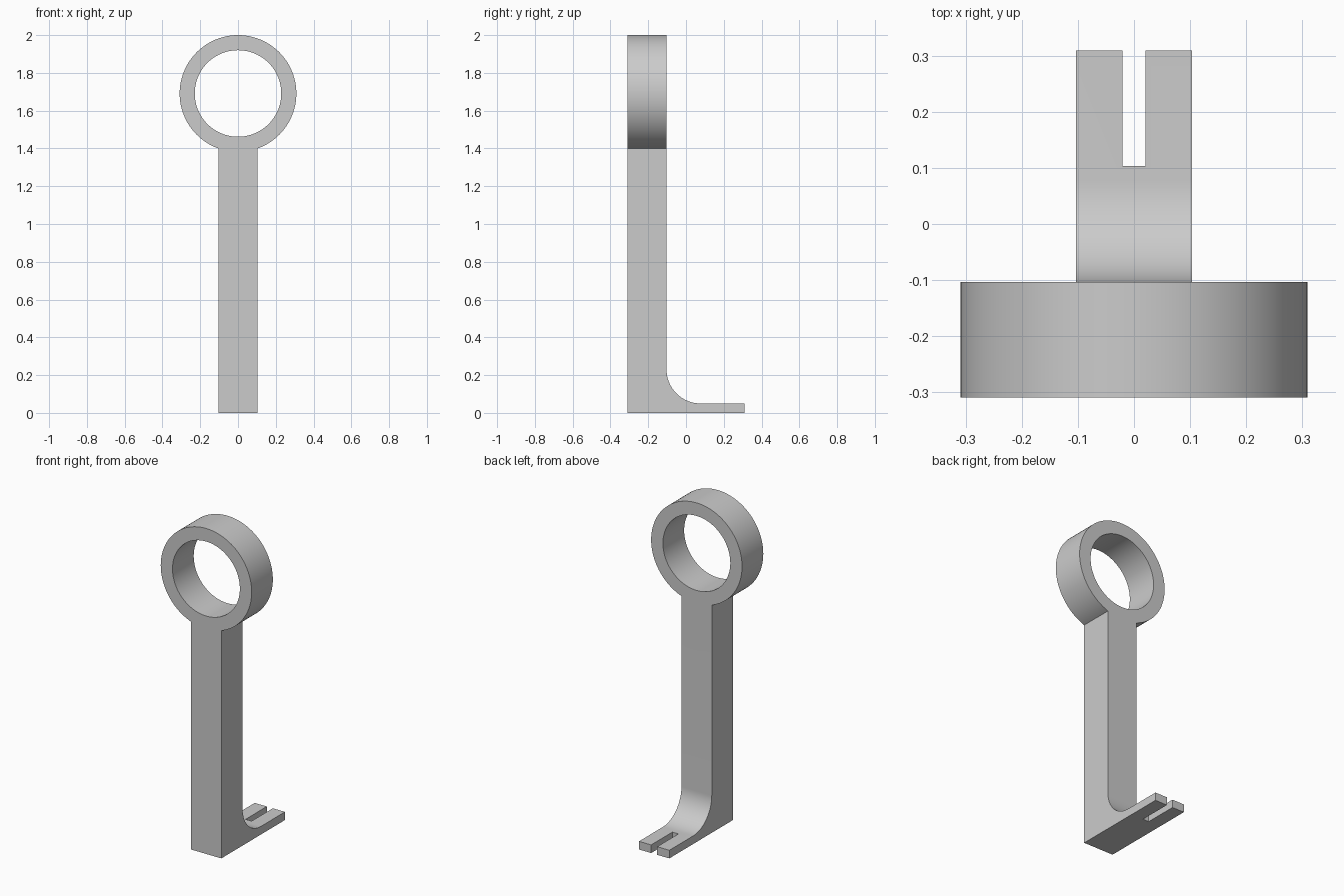
import bpy
import bmesh
from math import sin, cos, pi, radians
from mathutils import Matrix, Vector

cube = bpy.data.objects.get("Cube")
if cube:
    bpy.data.objects.remove(cube, do_unlink=True)

HALF_W = 0.103          # half width of post and foot
FRONT, BACK, TOE = -0.309, -0.103, 0.309
FOOT_T = 0.05           # foot thickness
FILLET = 0.18
RING_Z, RING_R, BORE_R = 1.691, 0.309, 0.229

grey = bpy.data.materials.new("plain_grey")
grey.use_nodes = True
colour = (0.6, 0.6, 0.6, 1)
grey.diffuse_color = colour
grey.node_tree.nodes["Principled BSDF"].inputs["Base Color"].default_value = colour


def prism(name, points, offset):
    """Solid made by extruding a closed outline along offset."""
    bm = bmesh.new()
    face = bm.faces.new([bm.verts.new(p) for p in points])
    result = bmesh.ops.extrude_face_region(bm, geom=[face])
    moved = [v for v in result["geom"] if isinstance(v, bmesh.types.BMVert)]
    bmesh.ops.translate(bm, verts=moved, vec=Vector(offset))
    bmesh.ops.recalc_face_normals(bm, faces=bm.faces)
    mesh = bpy.data.meshes.new(name)
    bm.to_mesh(mesh)
    bm.free()
    mesh.materials.append(grey)
    obj = bpy.data.objects.new(name, mesh)
    bpy.context.collection.objects.link(obj)
    return obj


def circle(radius, y, n=96):
    return [(radius * cos(2 * pi * i / n), y, RING_Z + radius * sin(2 * pi * i / n))
            for i in range(n)]


def combine(target, tool, operation):
    mod = target.modifiers.new(operation.lower(), "BOOLEAN")
    mod.operation, mod.solver, mod.object = operation, "EXACT", tool
    bpy.context.view_layer.objects.active = target
    bpy.ops.object.modifier_apply(modifier=mod.name)
    bpy.data.objects.remove(tool, do_unlink=True)


# Post and foot: one L-shaped side profile with a rounded inner corner
side = [(FRONT, 0), (TOE, 0), (TOE, FOOT_T)]
for i in range(25):
    a = pi / 2 * i / 24
    side.append((BACK + FILLET * (1 - sin(a)), FOOT_T + FILLET * (1 - cos(a))))
side += [(BACK, RING_Z - 0.26), (FRONT, RING_Z - 0.26)]
bracket = prism("ring_bracket", [(-HALF_W, y, z) for y, z in side], (2 * HALF_W, 0, 0))

# Ring on top, then its bore
depth = BACK - FRONT
combine(bracket, prism("ring", circle(RING_R, FRONT), (0, depth, 0)), "UNION")
combine(bracket, prism("bore", circle(BORE_R, FRONT - 0.1), (0, depth + 0.2, 0)), "DIFFERENCE")

# Open slot in the toe of the foot
slot = [(-0.0206, 0.103, -0.1), (0.0206, 0.103, -0.1), (0.0206, 0.4, -0.1), (-0.0206, 0.4, -0.1)]
combine(bracket, prism("slot", slot, (0, 0, 0.3)), "DIFFERENCE")

bpy.ops.object.select_all(action="DESELECT")
bracket.select_set(True)
bpy.context.view_layer.objects.active = bracket
bpy.ops.object.shade_smooth_by_angle(angle=radians(30))
